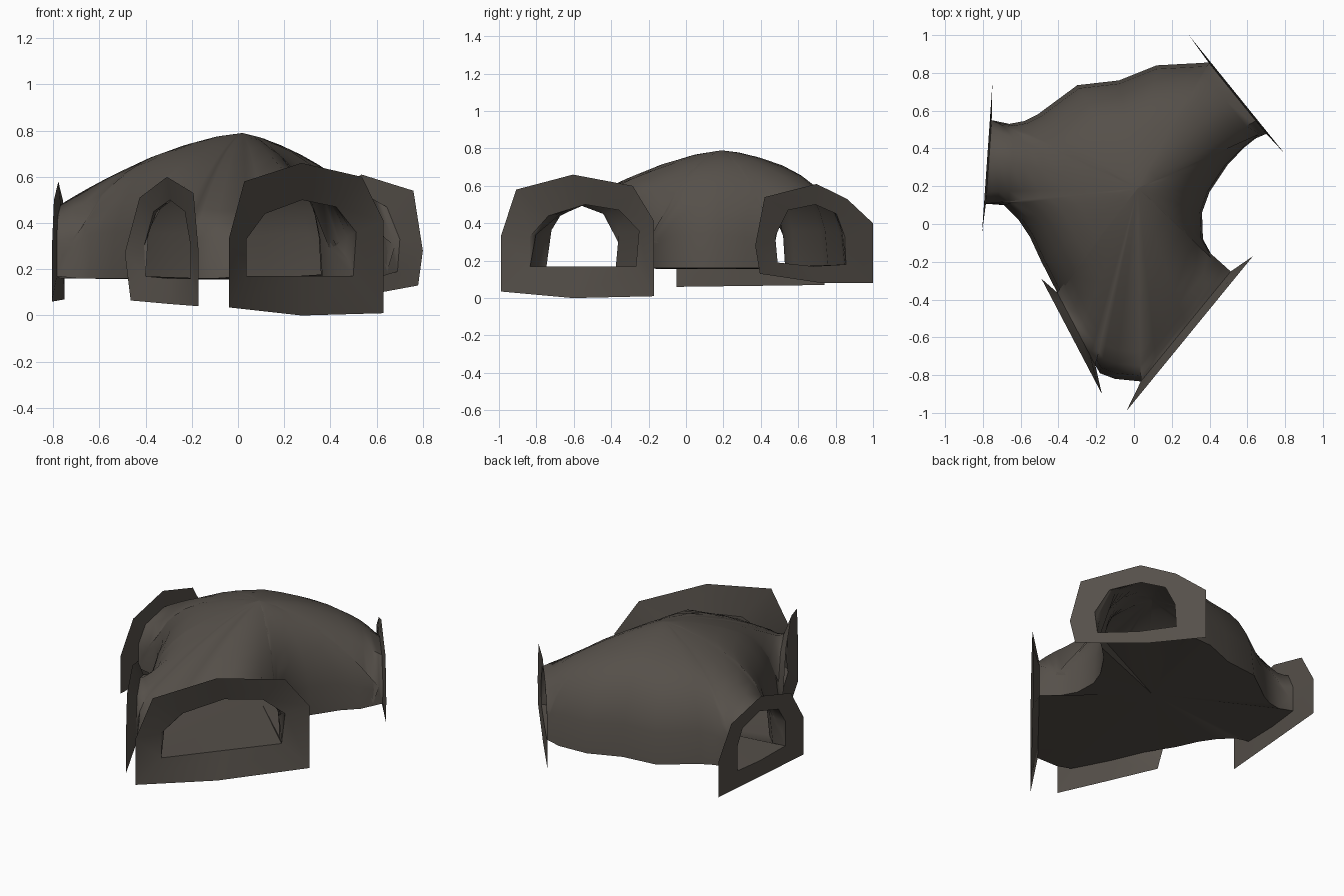
import bpy, math
from mathutils import Vector
from mathutils.geometry import intersect_point_line

if "Cube" in bpy.data.objects:
    bpy.data.objects.remove(bpy.data.objects["Cube"])

stone = bpy.data.materials.new("dark stone")
stone.diffuse_color = (0.092, 0.08, 0.068, 1)
stone.use_nodes = True
stone.node_tree.nodes["Principled BSDF"].inputs["Base Color"].default_value = stone.diffuse_color
C = Vector((0.02, 0.19))      # plan centre of the dome
FLOOR = 0.16

# Doorways: plate ends in plan (p -> q), outer and hole outlines as (fraction along plate, height),
# and how far the hole is set back from the plate edge
doors = {
    "south_east": ((-.04, -.99), (.63, -.17),
        [(0, .035), (0, .33), (.1, .58), (.47, .66), (.86, .6), (1, .41), (1, .01), (.47, 0)],
        [(.16, .17), (.16, .33), (.28, .44), (.52, .5), (.74, .47), (.87, .36), (.85, .17), (.52, .17)], .04),
    "north_east": ((.8, .37), (.29, 1.0),
        [(.04, .13), (0, .28), (.08, .54), (.52, .61), (.78, .53), (1, .4), (1, .08), (.57, .08)],
        [(.2, .19), (.18, .33), (.29, .47), (.52, .5), (.7, .45), (.77, .33), (.78, .18), (.5, .17)], .01),
    "west": ((-.75, .74), (-.805, -.05),
        [(0, .07), (0, .3), (.15, .5), (.5, .58), (.85, .5), (1, .3), (1, .06), (.5, .065)],
        [(.24, .17), (.24, .33), (.3, .43), (.5, .48), (.72, .43), (.8, .33), (.8, .17), (.5, .16)], .01),
    "south_west": ((-.49, -.29), (-.17, -.9),
        [(.08, .065), (0, .27), (.2, .51), (.57, .6), (.93, .53), (1, .27), (1, .04), (.6, .05)],
        [(.17, .17), (.15, .3), (.28, .45), (.5, .5), (.7, .45), (.78, .3), (.78, .16), (.5, .16)], .04),
}
# Wall outlines in plan that follow each doorway, counter-clockwise
walls = {
    "south_east": [(.42, -.18), (.365, -.08), (.36, .06), (.4, .17), (.5, .32), (.59, .41)],
    "north_east": [(.31, .85), (.12, .84), (-.08, .76), (-.3, .735), (-.51, .58), (-.58, .545), (-.66, .53)],
    "west": [(-.69, .1), (-.61, .02), (-.55, -.07), (-.49, -.2)],
    "south_west": [(-.18, -.79), (-.1, -.82)],
}


def place(p, q, sz, inset=0):
    a, b = Vector(p), Vector(q)
    d = (b - a).normalized()
    off = Vector((-d.y, d.x)) * inset
    return [Vector((*(a.lerp(b, s) + off), z)) for s, z in sz]


def make(name, verts, faces, angle):
    me = bpy.data.meshes.new(name)
    me.from_pydata([tuple(v) for v in verts], [], faces)
    me.materials.append(stone)
    ob = bpy.data.objects.new(name, me)
    bpy.context.collection.objects.link(ob)
    bpy.ops.object.select_all(action='DESELECT')
    ob.select_set(True)
    bpy.context.view_layer.objects.active = ob
    bpy.ops.object.shade_smooth_by_angle(angle=math.radians(angle))
    return ob


# Doorway plates
rim, base, segs, names = [], [], [], list(doors)
for k, name in enumerate(names):
    p, q, outer, hole, inset = doors[name]
    o, h = place(p, q, outer), place(p, q, hole, inset)
    n = len(o)
    make(name + "_doorway", o + h,
         [((i + 1) % n, i, n + i, n + (i + 1) % n) for i in range(n)], 30)
    # Collect the rim of the chamber: arch of the doorway, then the wall base
    wall = [Vector((*w, FLOOR)) for w in walls[name]]
    rim += h[:7] + wall
    base += [h[0], h[7], h[6]] + wall
    nxt = doors[names[(k + 1) % 4]]
    line = [h[6].xy] + [w.xy for w in wall] + [place(nxt[0], nxt[1], nxt[3][:1], nxt[4])[0].xy]
    # the short wall between the two front tunnels is only a shallow fold
    segs += [(a, b, 2.0 if name == "south_west" else 1.0) for a, b in zip(line, line[1:])]


def wall_distance(pt):
    best = 9
    for a, b, weight in segs:
        c, f = intersect_point_line(pt, a, b)
        best = min(best, weight * (pt - a.lerp(b, max(0, min(1, f)))).length)
    return best


def roof(pt):
    """Dome height, rounded down to the floor near the walls."""
    r = (pt - C).length
    top = .79 - .3 * (r / .8) ** 1.5
    width = .17 + .25 * max(0, 1 - r / .8)
    u = 1 - min(1, wall_distance(pt) / width)
    return FLOOR + (top - FLOOR) * (1 - u ** 2.3) ** (1 / 2.3)


# Chamber shell: rows of points running from the rim to the dome top
rows = [0, .03, .08, .15, .24, .35, .5, .68, .85]
n = len(rim)
verts, faces = [], []
for t in rows:
    for v in rim:
        pt = v.xy.lerp(C, t)
        z, diff = roof(pt), v.z - roof(v.xy)
        z = max(z, v.z) if diff > 0 else z + diff * (1 - t) ** 5
        verts.append(v if t == 0 else Vector((*pt, z)))
verts.append(Vector((*C, .79)))
for r in range(len(rows) - 1):
    for i in range(n):
        j = (i + 1) % n
        faces.append((r * n + i, r * n + j, (r + 1) * n + j, (r + 1) * n + i))
last = (len(rows) - 1) * n
faces += [(last + i, last + (i + 1) % n, len(verts) - 1) for i in range(n)]
make("chamber_shell", verts, faces, 60)

# Floor
m = len(base)
make("floor", base + [Vector((*C, FLOOR - .005))],
     [((i + 1) % m, i, m) for i in range(m)], 30)
